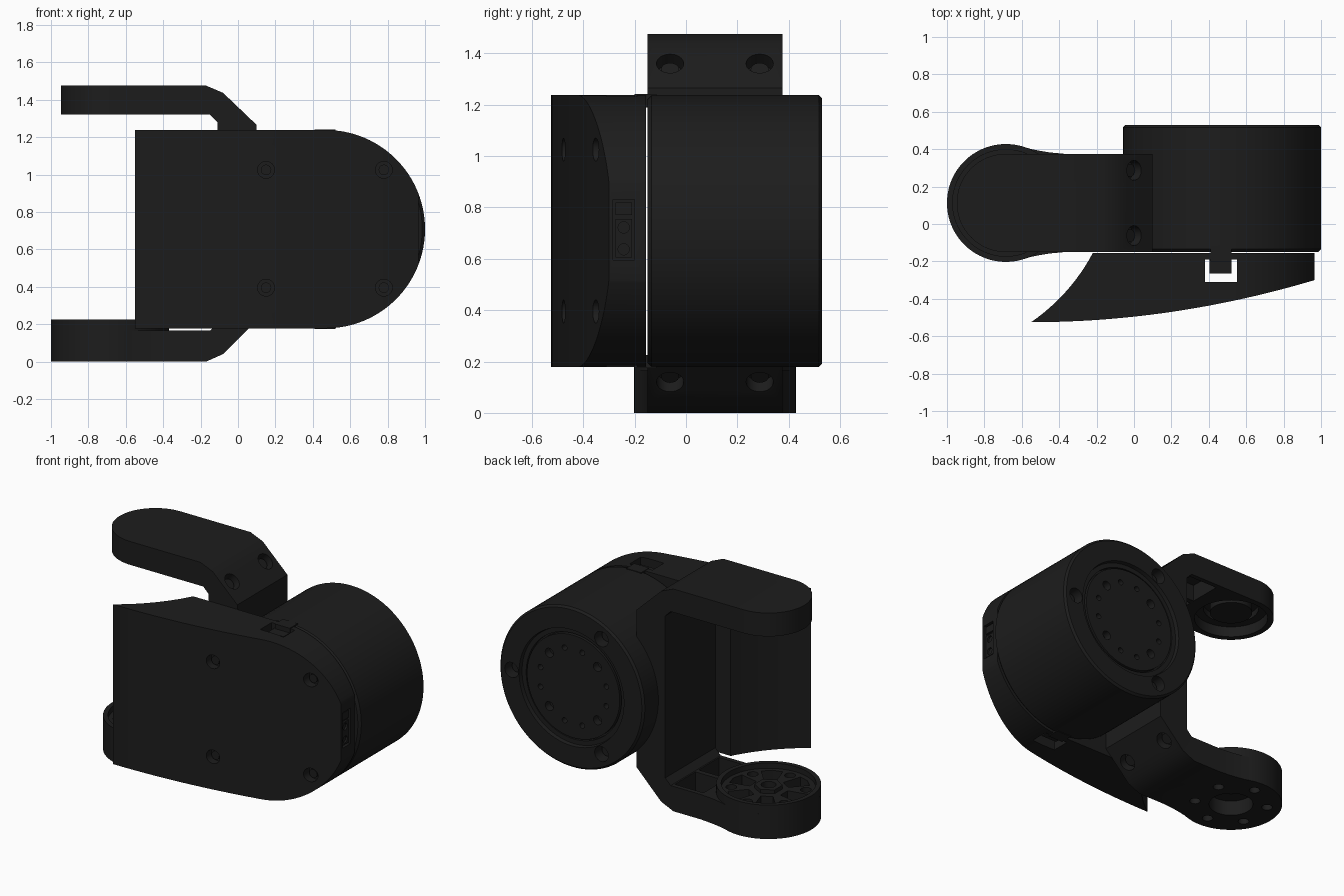
import bpy, bmesh, math
from mathutils import Vector, Matrix

if "Cube" in bpy.data.objects:
    bpy.data.objects.remove(bpy.data.objects["Cube"])

mat = bpy.data.materials.new("black_plastic")
mat.diffuse_color = (0.012, 0.012, 0.012, 1)
mat.use_nodes = True
mat.node_tree.nodes["Principled BSDF"].inputs["Base Color"].default_value = mat.diffuse_color
CX, CZ, R = 0.47, 0.708, 0.53      # motor axis and radius
HX, HY = -0.685, 0.1125            # joint axis of the two arms


def finish(name, bm):
    bmesh.ops.recalc_face_normals(bm, faces=bm.faces)
    me = bpy.data.meshes.new(name)
    bm.to_mesh(me)
    bm.free()
    ob = bpy.data.objects.new(name, me)
    bpy.context.collection.objects.link(ob)
    me.materials.append(mat)
    return ob


def prism(name, pts, axis, a, b):
    """Extrude a 2D outline: axis 'y' takes (x, z), axis 'z' takes (x, y)."""
    bm = bmesh.new()
    place = (lambda p, t: (p[0], t, p[1])) if axis == 'y' else (lambda p, t: (p[0], p[1], t))
    face = bm.faces.new([bm.verts.new(place(p, a)) for p in pts])
    ext = bmesh.ops.extrude_face_region(bm, geom=[face])
    shift = Vector(place((0, 0), b - a))
    bmesh.ops.translate(bm, vec=shift, verts=[v for v in ext["geom"] if isinstance(v, bmesh.types.BMVert)])
    return finish(name, bm)


def box(name, x0, x1, y0, y1, z0, z1):
    return prism(name, [(x0, y0), (x1, y0), (x1, y1), (x0, y1)], 'z', z0, z1)


def cyl(name, start, end, r, n=32):
    a, b = Vector(start), Vector(end)
    bm = bmesh.new()
    m = Matrix.Translation((a + b) / 2) @ (b - a).to_track_quat('Z', 'Y').to_matrix().to_4x4()
    bmesh.ops.create_cone(bm, cap_ends=True, segments=n, radius1=r, radius2=r, depth=(b - a).length, matrix=m)
    return finish(name, bm)


def lathe(name, prof, origin, axis, n=96):
    """Revolve (radius, height) points round the y or z axis; ends get capped."""
    bm = bmesh.new()
    rings = []
    for r, h in prof:
        ring = []
        for i in range(n):
            t = 2 * math.pi * i / n
            u, v = r * math.cos(t), r * math.sin(t)
            off = Vector((u, h, v)) if axis == 'y' else Vector((u, v, h))
            ring.append(bm.verts.new(Vector(origin) + off))
        rings.append(ring)
    for p, q in zip(rings, rings[1:]):
        for i in range(n):
            j = (i + 1) % n
            bm.faces.new((p[i], p[j], q[j], q[i]))
    bm.faces.new(rings[0])
    bm.faces.new(rings[-1])
    return finish(name, bm)


def boolean(target, tools, op='DIFFERENCE'):
    for t in tools:
        mod = target.modifiers.new("b", 'BOOLEAN')
        mod.operation, mod.object, mod.solver = op, t, 'EXACT'
        bpy.context.view_layer.objects.active = target
        bpy.ops.object.modifier_apply(modifier=mod.name)
        bpy.data.objects.remove(t, do_unlink=True)


def polar(r, deg):
    t = math.radians(deg)
    return r * math.cos(t), r * math.sin(t)


# Motor housing with stepped rear output disc
motor = lathe("motor_housing", [(0.515, -0.15), (R, -0.135), (R, 0.517), (0.517, 0.53), (0.385, 0.53),
              (0.38, 0.505), (0.35, 0.505), (0.35, 0.48), (0.34, 0.48), (0.34, 0.51)], (CX, 0, CZ), 'y')
cuts = []
for k in range(3):
    u, v = polar(0.44, 120 * k)
    cuts.append(cyl("c", (CX + u, 0.45, CZ + v), (CX + u, 0.6, CZ + v), 0.05))
    cyl("rear_screw", (CX + u, 0.44, CZ + v), (CX + u, 0.475, CZ + v), 0.035, 24)
for k in range(12):
    u, v = polar(0.25, 30 * k + 15)
    cuts.append(cyl("c", (CX + u, 0.46, CZ + v), (CX + u, 0.6, CZ + v), 0.03 if k % 3 == 1 else 0.018, 20))
boolean(motor, cuts)


# Front cover: D-shaped outline trimmed by the curved plan outline
def front_y(x):
    return -0.525 + 0.098 * (x + 0.55) ** 2


d_shape = [(-0.55, CZ + R), (-0.55, CZ - R)]
for i in range(65):
    u, v = polar(R, -90 + 180 * i / 64)
    d_shape.append((CX + u, CZ + v))
plan = []
for i in range(25):
    x = -0.55 + 1.515 * i / 24
    plan.append((x, front_y(x)))
plan += [(0.965, -0.155), (-0.22, -0.155)]
for i in range(1, 12):
    t = i / 12
    bow = 0.03 * 4 * t * (1 - t)
    plan.append((-0.22 - 0.33 * t + bow * 0.75, -0.155 - 0.37 * t - bow * 0.65))
cover = prism("front_cover", d_shape, 'y', -0.7, -0.1)
boolean(cover, [prism("t", plan, 'z', 0, 1.4)], 'INTERSECT')
cuts = [box("c", 0.38, 0.55, -0.31, -0.19, 0, 1.4),              # cable slot
        box("c", 0.945, 1.1, -0.285, -0.2, 0.595, 0.83)]         # end socket
for x in (0.15, 0.78):
    for z in (0.395, 1.025):
        y = front_y(x)
        cuts.append(cyl("c", (x, y + 0.05, z), (x, -0.7, z), 0.045))
        cyl("cover_screw", (x, y + 0.07, z), (x, y + 0.025, z), 0.028, 24)
boolean(cover, cuts)

# Connectors in the socket and the slots
plug = box("end_connector", 0.93, 0.957, -0.275, -0.21, 0.605, 0.755)
boolean(plug, [cyl("c", (0.94, -0.2425, z), (1.0, -0.2425, z), 0.022, 20) for z in (0.637, 0.722)])
box("end_connector_small", 0.93, 0.957, -0.275, -0.21, 0.77, 0.82)
for z0, z1 in ((1.05, 1.21), (0.206, 0.366)):
    box("slot_connector", 0.405, 0.52, -0.265, -0.18, z0, z1)
for z0, z1 in ((1.19, 1.241), (0.175, 0.226)):
    box("slot_tab", 0.41, 0.52, -0.2, -0.115, z0, z1)


# Bracket: plan outlines for the arms, mirrored about the joint axis
def arm_plan(r, last_angle, shoulder):
    half = []
    for i in range(33):
        u, v = polar(r, 180 - (180 - last_angle) * i / 32)
        half.append((HX + u, v))
    half += shoulder + [(0.14, 0.2625)]
    return [(x, HY + y) for x, y in half] + [(x, HY - y) for x, y in reversed(half[1:])]


top_arm = prism("top_arm", [(-1.1, 1.475), (-0.17, 1.475), (-0.08, 1.437), (0.1, 1.265), (0.1, 1.2),
                (-0.11, 1.2), (-0.11, 1.28), (-0.15, 1.32), (-1.1, 1.32)], 'y', -0.4, 0.6)
boolean(top_arm, [prism("t", arm_plan(0.2625, 90, []), 'z', 1, 1.6)], 'INTERSECT')
bottom_arm = prism("bottom_arm", [(-1.1, 0), (-0.17, 0), (-0.08, 0.04), (0.1, 0.22), (0.1, 0.26), (-0.11, 0.26),
                   (-0.11, 0.205), (-0.15, 0.165), (-1.1, 0.165)], 'y', -0.4, 0.6)
shoulder = [(-0.55, 0.288), (-0.5, 0.278), (-0.45, 0.27), (-0.37, 0.2625)]
boolean(bottom_arm, [prism("t", arm_plan(0.315, 75, shoulder), 'z', -0.1, 0.5)], 'INTERSECT')
box("bracket_spine", -0.11, 0.1, -0.15, 0.375, 0.22, 1.23)

# Screws on the sloping shoulders
for arm, z, s in ((top_arm, 1.36, 1), (bottom_arm, 0.12, -1)):
    d = Vector((0.7, 0, 0.72 * s))
    cuts = []
    for y in (-0.062, 0.287):
        p = Vector((0, y, z))
        cuts.append(cyl("c", p - d * 0.06, p + d * 0.3, 0.053))
        cyl("shoulder_screw", p - d * 0.08, p - d * 0.03, 0.035, 24)
    boolean(arm, cuts)

# Pockets with a centre rib on the inner faces, and the upper bearing seat
def pockets(z0, z1):
    return [box("c", -0.37, -0.16, y, y + 0.215, z0, z1) for y in (-0.12, 0.13)]


boolean(top_arm, pockets(1.25, 1.43) + [cyl("c", (HX, HY, 1.2), (HX, HY, 1.39), 0.225, 64),
                                        cyl("c", (HX, HY, 1.2), (HX, HY, 1.43), 0.17, 64)])
lathe("top_bearing", [(0.1, 1.36), (0.13, 1.36), (0.13, 1.44), (0.1, 1.44)], (HX, HY, 0), 'z', 48)
boolean(bottom_arm, pockets(0.04, 0.3) + [cyl("c", (HX, HY, -0.1), (HX, HY, 0.3), 0.3, 64)])

# Lower joint hub: raised rim, pocketed wheel, bolt holes and central boss
hub = lathe("lower_hub", [(0.31, 0), (0.315, 0.01), (0.315, 0.225), (0.285, 0.225), (0.285, 0.19), (0.27, 0.19)],
            (HX, HY, 0), 'z')
cuts = [cyl("c", (HX, HY, -0.1), (HX, HY, 0.1), 0.135, 48), cyl("c", (HX, HY, 0), (HX, HY, 0.3), 0.05)]
for k in range(6):
    u, v = polar(0.225, 60 * k + 30)
    cuts.append(cyl("c", (HX + u, HY + v, -0.1), (HX + u, HY + v, 0.3), 0.033, 24))
    a = 60 * k
    wedge = [polar(0.12, a - 18), polar(0.25, a - 15), polar(0.258, a), polar(0.25, a + 15), polar(0.12, a + 18)]
    cuts.append(prism("c", [(HX + x, HY + y) for x, y in wedge], 'z', 0.11, 0.3))
boolean(hub, cuts)
boss = cyl("hub_boss", (HX, HY, 0.1), (HX, HY, 0.215), 0.085, 6)
boolean(boss, [cyl("c", (HX, HY, 0), (HX, HY, 0.3), 0.045)])

# Smooth curved faces, keep hard edges
bpy.ops.object.select_all(action='SELECT')
bpy.context.view_layer.objects.active = motor
bpy.ops.object.shade_smooth_by_angle(angle=math.radians(25))
